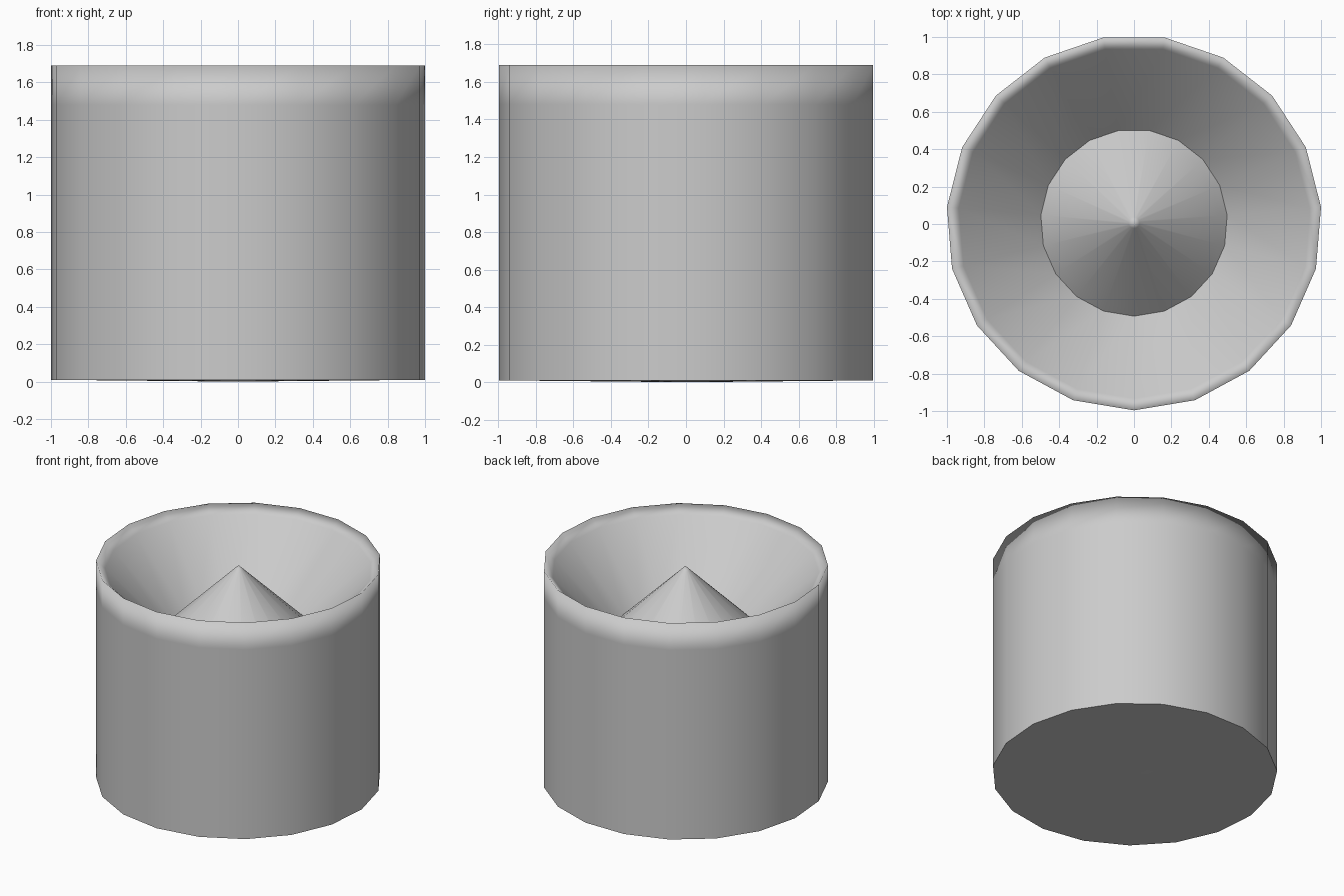
import bpy
import bmesh
from math import sin, cos, pi

if "Cube" in bpy.data.objects:
    bpy.data.objects.remove(bpy.data.objects["Cube"])

SIDES = 19
OFFSET_Y = 0.007  # an odd-sided ring is slightly off centre, so shift it back


def lathe(name, profile, sharp_rows=()):
    """Revolve (radius, z) points; radius 0 becomes a single pole vertex."""
    bm = bmesh.new()
    rings = []
    for r, z in profile:
        if r == 0:
            rings.append([bm.verts.new((0, OFFSET_Y, z))])
            continue
        angles = [-pi / 2 + 2 * pi * i / SIDES for i in range(SIDES)]
        rings.append([bm.verts.new((r * cos(a), r * sin(a) + OFFSET_Y, z))
                      for a in angles])
    for low, high in zip(rings, rings[1:]):
        for i in range(SIDES):
            j = (i + 1) % SIDES
            n, m = len(low), len(high)
            quad = [low[i % n], low[j % n], high[j % m], high[i % m]]
            bm.faces.new(list(dict.fromkeys(quad))).smooth = True
    for row in sharp_rows:
        ring = rings[row]
        for i in range(SIDES):
            bm.edges.get((ring[i], ring[(i + 1) % SIDES])).smooth = False
    bmesh.ops.recalc_face_normals(bm, faces=bm.faces)
    mesh = bpy.data.meshes.new(name)
    bm.to_mesh(mesh)
    bm.free()
    obj = bpy.data.objects.new(name, mesh)
    bpy.context.collection.objects.link(obj)
    return obj


# Outer drum: shallow pointed base, straight wall, thin lip and funnel inside
R = 1.0034
lathe("drum_with_funnel", [
    (0, 0), (0.05, 0.0006), (R, 0.01),
    (R, 0.04), (R, 1.48), (R, 1.69),
    (0.94, 1.63), (0.5, 1.18), (0, 0.67),
], sharp_rows=(2,))

# Centre cone rising out of the funnel
lathe("centre_cone", [
    (0, 1.14), (0.51, 1.17), (0.46, 1.219), (0.03, 1.641), (0, 1.67),
], sharp_rows=(1,))
